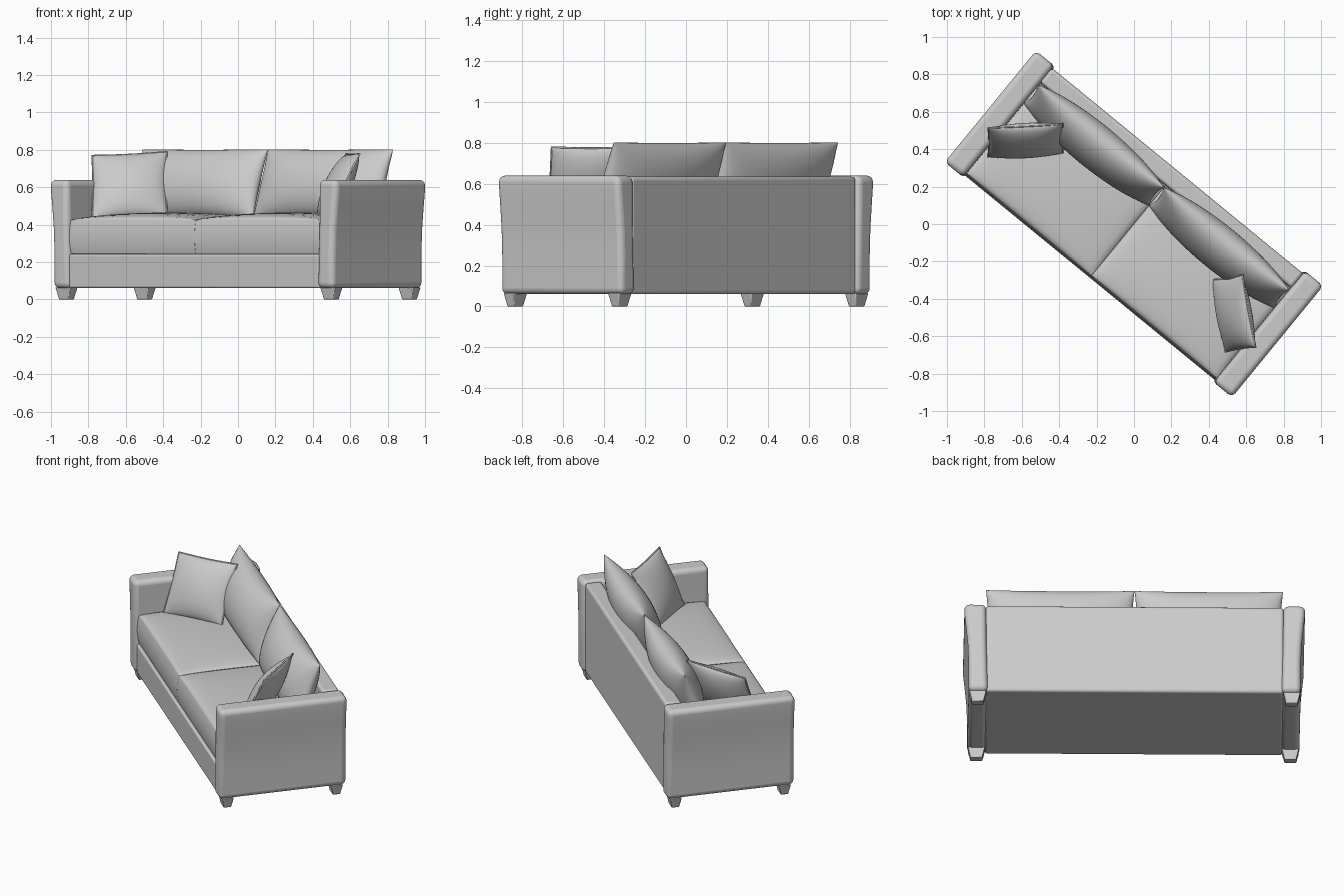
import bpy, bmesh
from math import radians, sin, pi
from mathutils import Matrix, Vector

if "Cube" in bpy.data.objects:
    bpy.data.objects.remove(bpy.data.objects["Cube"])

ROT = Matrix.Rotation(radians(-39.3), 4, 'Z')   # the sofa stands turned on the grid


def finish(name, bm, matrix, bevel=0, segments=4, angle=35):
    bmesh.ops.recalc_face_normals(bm, faces=bm.faces)
    me = bpy.data.meshes.new(name)
    bm.to_mesh(me)
    bm.free()
    ob = bpy.data.objects.new(name, me)
    bpy.context.collection.objects.link(ob)
    ob.matrix_world = matrix
    if bevel:
        m = ob.modifiers.new("bevel", 'BEVEL')
        m.width, m.segments, m.limit_method = bevel, segments, 'ANGLE'
        m.angle_limit = radians(40)
    bpy.ops.object.select_all(action='DESELECT')
    ob.select_set(True)
    bpy.context.view_layer.objects.active = ob
    bpy.ops.object.shade_smooth_by_angle(angle=radians(angle))
    return ob


def box(name, lo, hi, bevel):
    bm = bmesh.new()
    bmesh.ops.create_cube(bm, size=1)
    lo, hi = Vector(lo), Vector(hi)
    for v in bm.verts:
        v.co = (lo + hi) / 2 + v.co * (hi - lo)
    finish(name, bm, ROT, bevel)


def arm(name, side):
    # side profile that flares outwards at the top
    profile = [(.855, .06), (.968, .06), (.968, .25), (.973, .38), (.983, .49),
               (.992, .58), (.993, .64), (.866, .64), (.864, .4)]
    bm = bmesh.new()
    f = bm.faces.new([bm.verts.new((side * x, -.385, z)) for x, z in profile])
    new = bmesh.ops.extrude_face_region(bm, geom=[f])["geom"]
    for v in new:
        if isinstance(v, bmesh.types.BMVert):
            v.co.y = .385
    finish(name, bm, ROT, .03, 5)


def seat_cushion(name, x0, x1):
    # box with a crowned top and slightly bowed front
    bm = bmesh.new()
    bmesh.ops.create_cube(bm, size=2)
    bmesh.ops.subdivide_edges(bm, edges=bm.edges[:], cuts=15, use_grid_fill=True)
    for v in bm.verts:
        x, y, z = (sin(c * pi / 2) for c in v.co)
        crown = (max(0, 1 - x * x) * max(0, 1 - y * y)) ** .4
        side = max(0, 1 - z * z) * .012
        top = .425 + .04 * crown
        v.co = ((x0 + x1) / 2 + x * (x1 - x0) / 2,
                -.05 + y * (.306 + side), .245 + (z + 1) / 2 * (top - .245))
    finish(name, bm, ROT, .022, 4, 60)


def pillow(name, centre, across, up, half_thick, pinch, power, base, piping=0):
    across, up = Vector(across), Vector(up)
    n = across.cross(up).normalized()

    def point(x, y, s):
        puff = (max(0, 1 - x * x) * max(0, 1 - y * y)) ** power
        px = x / 2 * (1 - pinch * (1 - y * y))
        py = y / 2 * (1 - pinch * (1 - x * x))
        return Vector(centre) + across * px + up * py + n * (s * half_thick * puff)

    bm = bmesh.new()
    for s in (-1, 1):
        g = bmesh.ops.create_grid(bm, x_segments=24, y_segments=24, size=1)
        for v in g["verts"]:
            v.co = point(sin(v.co.x * pi / 2), sin(v.co.y * pi / 2), s)
    bmesh.ops.remove_doubles(bm, verts=bm.verts, dist=.0002)
    finish(name, bm, base, angle=60)

    # piping cord round the seam
    if piping:
        cu = bpy.data.curves.new(name + "_piping", 'CURVE')
        cu.dimensions, cu.bevel_depth, cu.bevel_resolution = '3D', piping, 2
        ts = [-1 + i / 6 for i in range(12)]
        ring = ([(t, -1) for t in ts] + [(1, t) for t in ts]
                + [(-t, 1) for t in ts] + [(-1, -t) for t in ts])
        sp = cu.splines.new('POLY')
        sp.points.add(len(ring) - 1)
        for p, (x, y) in zip(sp.points, ring):
            p.co = (*point(x, y, 0), 1)
        sp.use_cyclic_u = True
        ob = bpy.data.objects.new(name + "_piping", cu)
        ob.matrix_world = base
        bpy.context.collection.objects.link(ob)


def leg(name, x, y):
    # tapered block foot
    bm = bmesh.new()
    bmesh.ops.create_cube(bm, size=1)
    for v in bm.verts:
        w, d = (.1, .07) if v.co.z > 0 else (.068, .045)
        v.co = (x + v.co.x * w, y + v.co.y * d, (v.co.z + .5) * .065)
    finish(name, bm, ROT, .004, 2)


# frame
box("base", (-.866, -.372, .06), (.866, .3, .243), .012)
box("back_panel", (-.868, .268, .06), (.868, .368, .635), .018)

# mirrored parts
for label, s in (("left", -1), ("right", 1)):
    arm(label + "_arm", s)
    seat_cushion(label + "_seat_cushion", *sorted((0, s * .864)))
    pillow(label + "_back_cushion", (s * .433, .19, .62), (.866, 0, 0),
           (0, .125, .365), .11, .03, .5, ROT)
    leg(label + "_front_leg", s * .915, -.33)
    leg(label + "_back_leg", s * .915, .33)

# loose throw pillows, placed directly on the world grid
pillow("left_throw_pillow", (-.58, .446, .612), (.40, .02, .02), (0, .157, .335),
       .065, .03, .55, Matrix(), .005)
pillow("right_throw_pillow", (.535, -.478, .612), (.07, -.385, 0), (.16, .025, .335),
       .065, .03, .55, Matrix(), .005)
